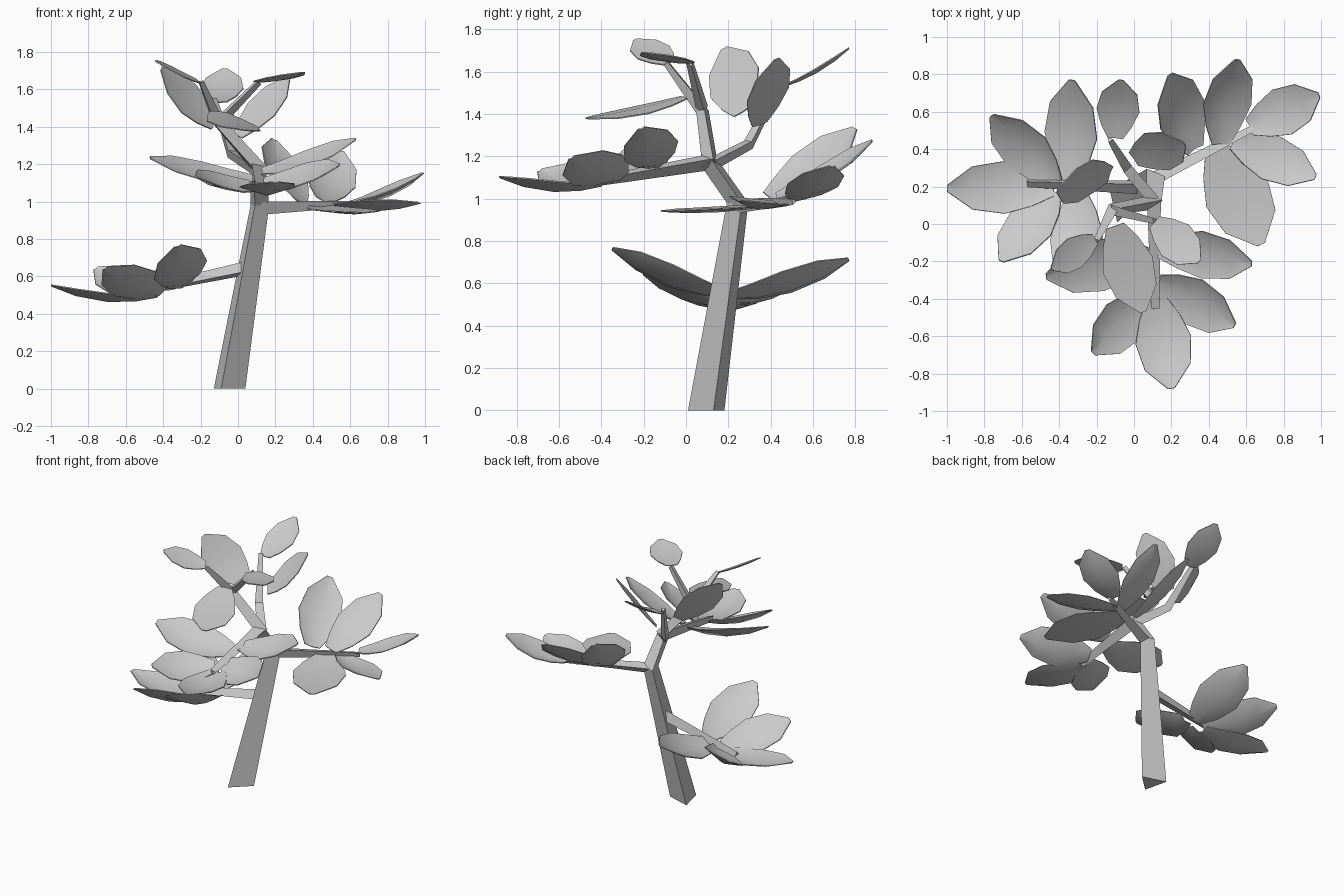
import bpy, math
from mathutils import Vector

if "Cube" in bpy.data.objects:
    bpy.data.objects.remove(bpy.data.objects["Cube"])


def make(name, verts, faces):
    me = bpy.data.meshes.new(name)
    me.from_pydata(verts, [], faces)
    me.update()
    ob = bpy.data.objects.new(name, me)
    bpy.context.collection.objects.link(ob)
    return ob


def tube(name, path, radii, level=0, roll=13):
    """Three-sided tapering limb; the first `level` rings lie flat."""
    pts = [Vector(p) for p in path]
    verts, faces, n = [], [], len(pts)
    for i, p in enumerate(pts):
        d = (pts[min(i + 1, n - 1)] - p).normalized() + (p - pts[max(i - 1, 0)]).normalized()
        if i < level:
            d = Vector((0, 0, 1))
        rot = Vector((0, 0, 1)).rotation_difference(d)
        for k in range(3):
            a = math.radians(roll + 120 * k)
            verts.append(p + rot @ Vector((math.cos(a), math.sin(a), 0)) * radii[i])
    for i in range(n - 1):
        for k in range(3):
            a, b = i * 3 + k, i * 3 + (k + 1) % 3
            faces.append((a, b, b + 3, a + 3))
    faces += [(2, 1, 0), (3 * n - 3, 3 * n - 2, 3 * n - 1)]
    return make(name, verts, faces)


# Leaf outline: position along the leaf, share of full half-width
PROFILE = [(0, .36), (.2, .72), (.46, 1), (.76, .82), (1, .12)]


def leaf(name, base, tip, width, up=(0, 0, 1), sag=.09, cup=.15):
    base, tip = Vector(base), Vector(tip)
    axis = tip - base
    side = axis.cross(Vector(up)).normalized()
    nrm = side.cross(axis).normalized()
    verts, faces = [], []
    for t, w in PROFILE:
        mid = base + axis * t - nrm * (4 * t * (1 - t) * sag * axis.length)
        for s in (-1, 0, 1):
            verts.append(mid + side * (s * w * width / 2) + nrm * (abs(s) * w * cup * width))
    for i in range(len(PROFILE) - 1):
        for k in range(2):
            a = i * 3 + k
            faces.append((a, a + 1, a + 4, a + 3))
    ob = make(name, verts, faces)
    mod = ob.modifiers.new("thickness", 'SOLIDIFY')
    mod.thickness = .006
    mod.offset = 0
    for p in ob.data.polygons:
        p.use_smooth = True
    bpy.context.view_layer.objects.active = ob
    ob.select_set(True)
    bpy.ops.object.modifier_apply(modifier=mod.name)
    bpy.ops.object.shade_smooth_by_angle(angle=math.radians(50))
    ob.select_set(False)


# Trunk and its bent crown
tube("trunk", [(-.06, .107, 0), (.108, .25, .98), (.1, .11, 1.18)], [.102, .06, .048], level=2)
# Branches
tube("left_branch", [(.05, .2, .64), (-.57, .22, .51)], [.044, .024])
tube("right_branch", [(.11, .24, .97), (.35, .36, .98), (.64, .51, .99)], [.042, .032, .02])
tube("front_branch", [(.1, .13, 1.18), (.11, -.45, 1.08)], [.045, .026])
tube("upper_branch", [(.12, .12, 1.16), (-.11, .08, 1.42), (-.2, -.09, 1.64)], [.045, .036, .018])
tube("upper_twig", [(-.11, .08, 1.42), (.11, .02, 1.64)], [.034, .02])
tube("back_branch", [(.1, .13, 1.17), (-.04, .3, 1.26), (-.13, .45, 1.55)], [.036, .032, .018])

# Clustered leaves roll towards the outer end of their branch
LEFT, FRONT, RIGHT = (-.35, 0, 1), (0, -.38, 1), (.32, .19, 1)
LEFT_STEEP, FRONT_STEEP = (-.6, 0, 1), (0, -.6, 1)

# Left cluster
for i, a in enumerate([
    ((-.43, .2, .49), (-1, .19, .55), .28),
    ((-.42, .22, .51), (-.76, .58, .64), .28, LEFT_STEEP),
    ((-.35, .22, .53), (-.33, .77, .71), .3, LEFT),
    ((-.42, .17, .5), (-.71, -.2, .64), .28, LEFT_STEEP),
    ((-.3, .17, .54), (-.32, -.35, .76), .3, LEFT),
]):
    leaf(f"left_leaf_{i + 1}", *a)

# Front cluster
for i, a in enumerate([
    ((.08, -.17, 1.11), (-.47, -.28, 1.23), .3, FRONT),
    ((.08, -.38, 1.08), (-.22, -.69, 1.13), .28, FRONT_STEEP),
    ((.12, -.4, 1.06), (.2, -.88, 1.1), .3),
    ((.13, -.31, 1.09), (.54, -.54, 1.19), .29, FRONT_STEEP),
    ((.13, -.13, 1.15), (.63, -.21, 1.33), .27, FRONT),
]):
    leaf(f"front_leaf_{i + 1}", *a)

# Right cluster
for i, a in enumerate([
    ((.62, .52, .99), (.99, .69, 1.15), .26, RIGHT),
    ((.53, .44, .97), (.97, .25, .99), .25, (.15, .1, 1), .06),
    ((.46, .43, 1.0), (.55, .88, 1.27), .27, RIGHT),
    ((.32, .4, 1.0), (.19, .8, 1.33), .3, RIGHT),
    ((.44, .4, .97), (.68, -.11, .94), .36, (0, 0, 1), .03, .05),
]):
    leaf(f"right_leaf_{i + 1}", *a)

# Crown leaves
for i, a in enumerate([
    ((-.21, -.08, 1.64), (-.44, -.24, 1.75), .18, (0, -.4, 1), .03, .05),
    ((.11, .01, 1.64), (.35, -.2, 1.69), .22, (0, 0, 1), .04, .05),
    ((-.13, .27, 1.41), (-.41, .18, 1.71), .28, (.6, -.5, .45), .04, .05),
    ((-.1, .46, 1.53), (-.07, .77, 1.71), .23, (0, 0, 1), .06, .05),
    ((0, .35, 1.35), (.27, .43, 1.66), .25, (-.5, -.55, .55), .03, .05),
    ((-.1, -.01, 1.48), (.05, -.47, 1.38), .28, (.1, 0, 1), .02, -.03),
]):
    leaf(f"crown_leaf_{i + 1}", *a)
